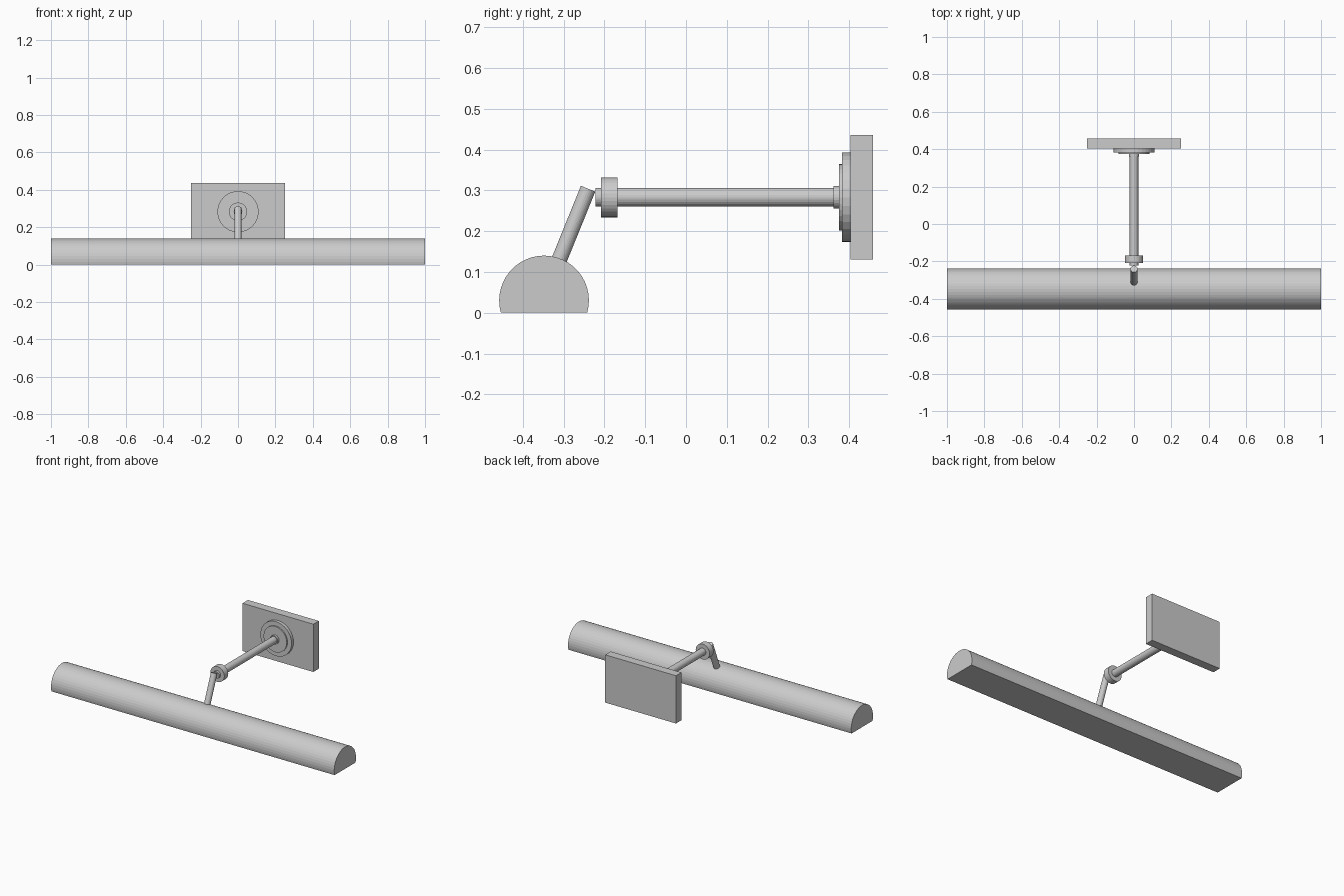
import bpy, bmesh, math
from mathutils import Vector

if "Cube" in bpy.data.objects:
    bpy.data.objects.remove(bpy.data.objects["Cube"])


def make_object(name, bm):
    bmesh.ops.recalc_face_normals(bm, faces=bm.faces)
    mesh = bpy.data.meshes.new(name)
    bm.to_mesh(mesh)
    bm.free()
    obj = bpy.data.objects.new(name, mesh)
    bpy.context.collection.objects.link(obj)
    return obj


def rod(name, start, end, radius, sides=24):
    """Capped cylinder between two points in the x = 0 plane."""
    a, b = Vector((0, *start)), Vector((0, *end))
    bm = bmesh.new()
    bmesh.ops.create_cone(bm, cap_ends=True, segments=sides, radius1=radius,
                          radius2=radius, depth=(b - a).length)
    obj = make_object(name, bm)
    obj.location = (a + b) / 2
    obj.rotation_euler = (b - a).to_track_quat('Z', 'Y').to_euler()
    return obj


AXIS_Z = 0.283

# Half-round lamp shade: circle cut off by the ground plane, extruded along x
cy, cz, r = -0.348, 0.03, 0.11
dip = math.asin(cz / r)
steps = 26
bm = bmesh.new()
ring = []
for i in range(steps + 1):
    t = -dip + (math.pi + 2 * dip) * i / steps
    ring.append(bm.verts.new((-1, cy + r * math.cos(t), cz + r * math.sin(t))))
face = bm.faces.new(ring)
out = bmesh.ops.extrude_face_region(bm, geom=[face], use_keep_orig=True)
bmesh.ops.translate(bm, vec=(2, 0, 0),
                    verts=[v for v in out["geom"] if isinstance(v, bmesh.types.BMVert)])
make_object("lamp_shade", bm)

# Rectangular wall plate
bm = bmesh.new()
bmesh.ops.create_cube(bm, size=1)
bmesh.ops.scale(bm, vec=(0.5, 0.055, 0.305), verts=bm.verts)
plate = make_object("wall_plate", bm)
plate.location = (0, 0.4305, AXIS_Z)

# Stepped rosette, horizontal arm and knuckle share one axis along y
for name, y0, y1, radius, sides in (
        ("rosette_base", 0.383, 0.404, 0.11, 32),
        ("rosette_step", 0.375, 0.384, 0.082, 32),
        ("arm_collar", 0.361, 0.376, 0.028, 24),
        ("horizontal_arm", -0.222, 0.365, 0.023, 24),
        ("knuckle", -0.208, -0.168, 0.049, 32)):
    rod(name, (y0, AXIS_Z), (y1, AXIS_Z), radius, sides)

# Slanted arm down to the shade
rod("slanted_arm", (-0.240, 0.304), (-0.322, 0.102), 0.019)
